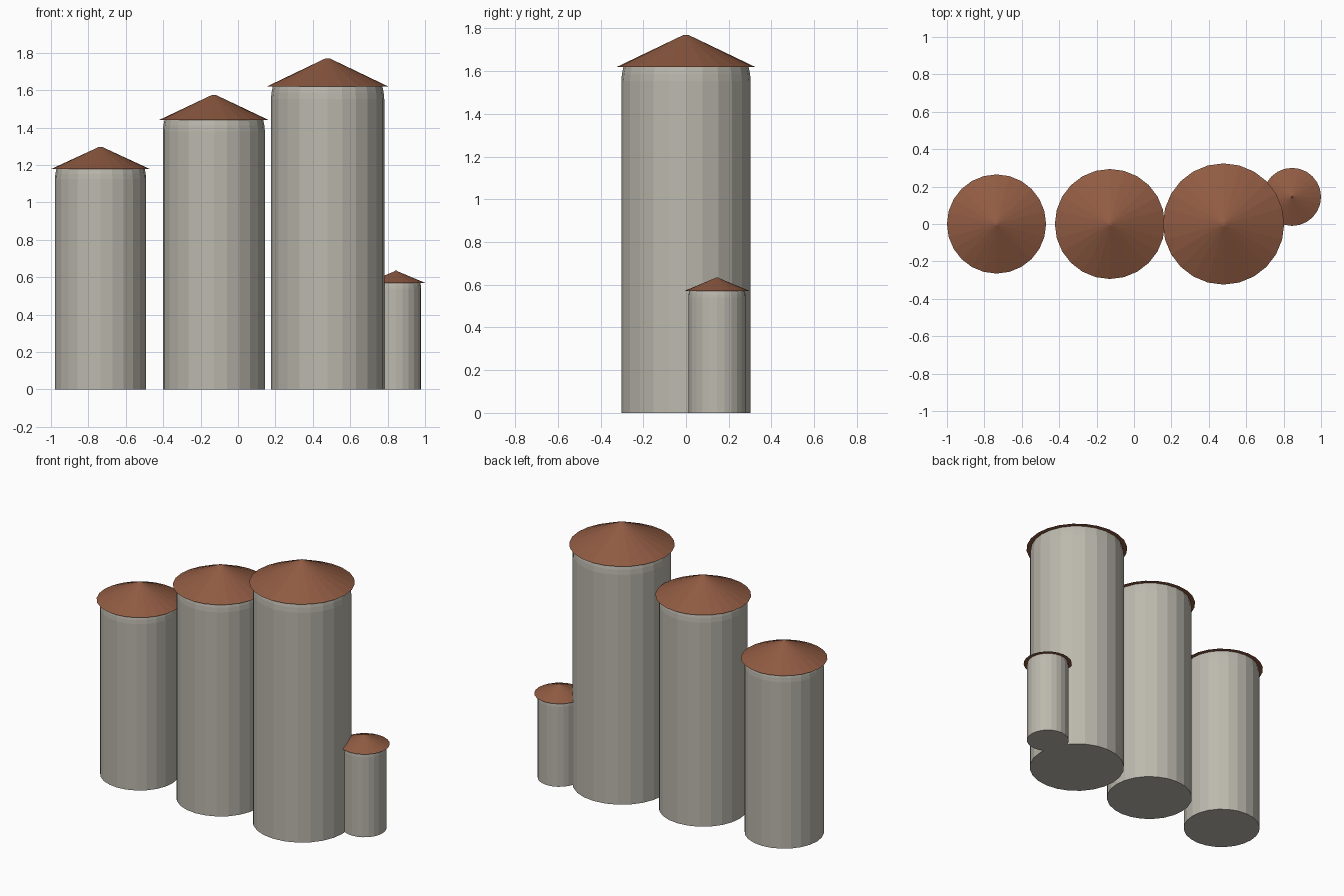
import bpy, bmesh, math

if "Cube" in bpy.data.objects:
    bpy.data.objects.remove(bpy.data.objects["Cube"])

SIDES = 24

def material(name, rgb):
    m = bpy.data.materials.new(name)
    m.diffuse_color = (*rgb, 1)
    m.use_nodes = True
    m.node_tree.nodes["Principled BSDF"].inputs["Base Color"].default_value = m.diffuse_color
    return m

concrete = material("concrete_grey", (0.50, 0.48, 0.42))
rust = material("rust_brown", (0.28, 0.105, 0.055))

def lathe(name, profile, x, y, mat):
    """Faceted solid of revolution from (radius, z) pairs, capped at both ends."""
    bm = bmesh.new()
    rings = [[bm.verts.new((r * math.cos(2 * math.pi * i / SIDES),
                            r * math.sin(2 * math.pi * i / SIDES), z))
              for i in range(SIDES)] for r, z in profile]
    for a, b in zip(rings, rings[1:]):
        for i in range(SIDES):
            j = (i + 1) % SIDES
            bm.faces.new((a[i], a[j], b[j], b[i]))
    bm.faces.new(rings[0][::-1])
    bm.faces.new(rings[-1])
    mesh = bpy.data.meshes.new(name)
    bm.to_mesh(mesh)
    bm.free()
    mesh.materials.append(mat)
    obj = bpy.data.objects.new(name, mesh)
    obj.location = (x, y, 0)
    bpy.context.collection.objects.link(obj)

# name, x, y, wall radius, roof radius, eave height, peak height
SILOS = [
    ("short_silo", -0.735, 0, 0.244, 0.265, 1.178, 1.297),
    ("middle_silo", -0.129, 0, 0.273, 0.294, 1.44, 1.575),
    ("tall_silo", 0.479, 0, 0.303, 0.324, 1.62, 1.77),
    ("small_tank", 0.845, 0.145, 0.134, 0.155, 0.57, 0.635),
]

for name, x, y, r, roof_r, eave, peak in SILOS:
    # Straight wall with a slightly rounded shoulder under the eave
    lathe(name + "_wall", [(r, 0), (r, eave - 0.22 * r), (r * 0.99, eave - 0.11 * r),
                           (r * 0.965, eave + 0.005)], x, y, concrete)
    # Shallow conical roof with a small blunt tip
    lathe(name + "_roof", [(roof_r, eave), (roof_r * 0.06, peak - 0.004),
                           (roof_r * 0.03, peak)], x, y, rust)
